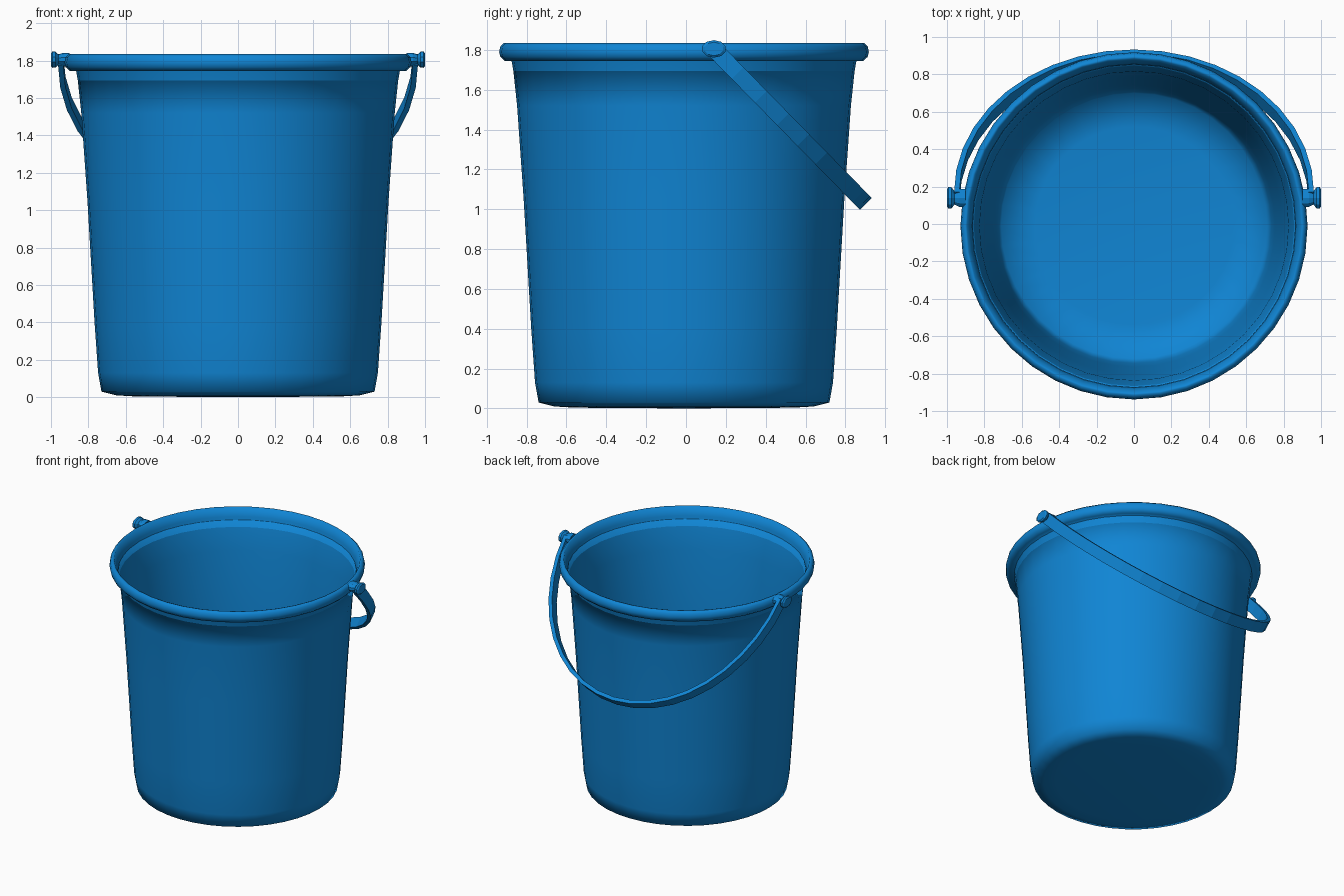
import bpy, bmesh, math
from mathutils import Vector, Matrix

cube = bpy.data.objects.get("Cube")
if cube:
    bpy.data.objects.remove(cube, do_unlink=True)

blue = bpy.data.materials.new("blue plastic")
blue.use_nodes = True
colour = (0.005, 0.235, 0.66, 1)
blue.diffuse_color = colour
blue.node_tree.nodes["Principled BSDF"].inputs["Base Color"].default_value = colour


def finish(name, bm, smooth):
    bmesh.ops.recalc_face_normals(bm, faces=bm.faces)
    for f in bm.faces:
        f.smooth = smooth
    mesh = bpy.data.meshes.new(name)
    bm.to_mesh(mesh)
    bm.free()
    mesh.materials.append(blue)
    obj = bpy.data.objects.new(name, mesh)
    bpy.context.collection.objects.link(obj)
    return obj


def lathe(name, profile, sides, smooth, matrix):
    """Spin (radius, height) points around z, then place the result."""
    bm = bmesh.new()
    verts = [bm.verts.new((r, 0, z)) for r, z in profile]
    edges = [bm.edges.new(pair) for pair in zip(verts, verts[1:])]
    bmesh.ops.spin(bm, geom=verts + edges, cent=(0, 0, 0), axis=(0, 0, 1),
                   angle=math.tau, steps=sides, use_merge=True)
    bmesh.ops.remove_doubles(bm, verts=bm.verts, dist=0.0005)
    bmesh.ops.transform(bm, matrix=matrix, verts=bm.verts)
    return finish(name, bm, smooth)


# Bucket: outer base and wall, rolled rim, inner wall and floor
bucket_profile = [
    (0, 0), (0.55, 0.004), (0.65, 0.01), (0.73, 0.03), (0.748, 0.13),
    (0.767, 0.4), (0.805, 1.05), (0.838, 1.52), (0.862, 1.745),
    (0.9, 1.745), (0.922, 1.765), (0.928, 1.79), (0.922, 1.818), (0.905, 1.835),
    (0.893, 1.832), (0.87, 1.77), (0.826, 1.52), (0.793, 1.05),
    (0.754, 0.4), (0.735, 0.14), (0.71, 0.05), (0.53, 0.025), (0, 0.022)]
lathe("bucket", bucket_profile, 40, True, Matrix.Translation((0, -0.01, 0)))

# Pivot knobs: flared studs on both sides of the rim
pivot = Vector((0, 0.14, 1.805))
knob_profile = [(0, 0.9), (0.036, 0.9), (0.036, 0.935), (0.027, 0.96),
                (0.042, 0.975), (0.044, 0.992), (0.034, 1.0), (0, 1.0)]
for name, side in (("left_knob", 1), ("right_knob", -1)):
    place = (Matrix.Translation(pivot) @ Matrix.Diagonal((1, 1.4, 1, 1))
             @ Matrix.Rotation(side * math.pi / 2, 4, 'Y'))
    lathe(name, knob_profile, 10, False, place)

# Handle: flat strap bent into a half ellipse, resting tilted against the back
down = Vector((0, 0.7, -0.714))
across = Vector((0, 0.714, 0.7))
steps, reach, spread = 20, 1.09, 0.962
thick, half_width = 0.028, 0.042
bm = bmesh.new()
rings = []
for i in range(steps + 1):
    a = math.pi * i / steps
    ring = []
    for inset, w in ((0, -1), (0, 1), (thick, 1), (thick, -1)):
        p = (pivot + Vector((math.cos(a) * (spread - inset), 0, 0))
             + down * math.sin(a) * (reach - inset) + across * half_width * w)
        ring.append(bm.verts.new(p))
    rings.append(ring)
for a, b in zip(rings, rings[1:]):
    for k in range(4):
        n = (k + 1) % 4
        bm.faces.new((a[k], a[n], b[n], b[k]))
bm.faces.new(rings[0])
bm.faces.new(rings[-1])
finish("handle", bm, False)
